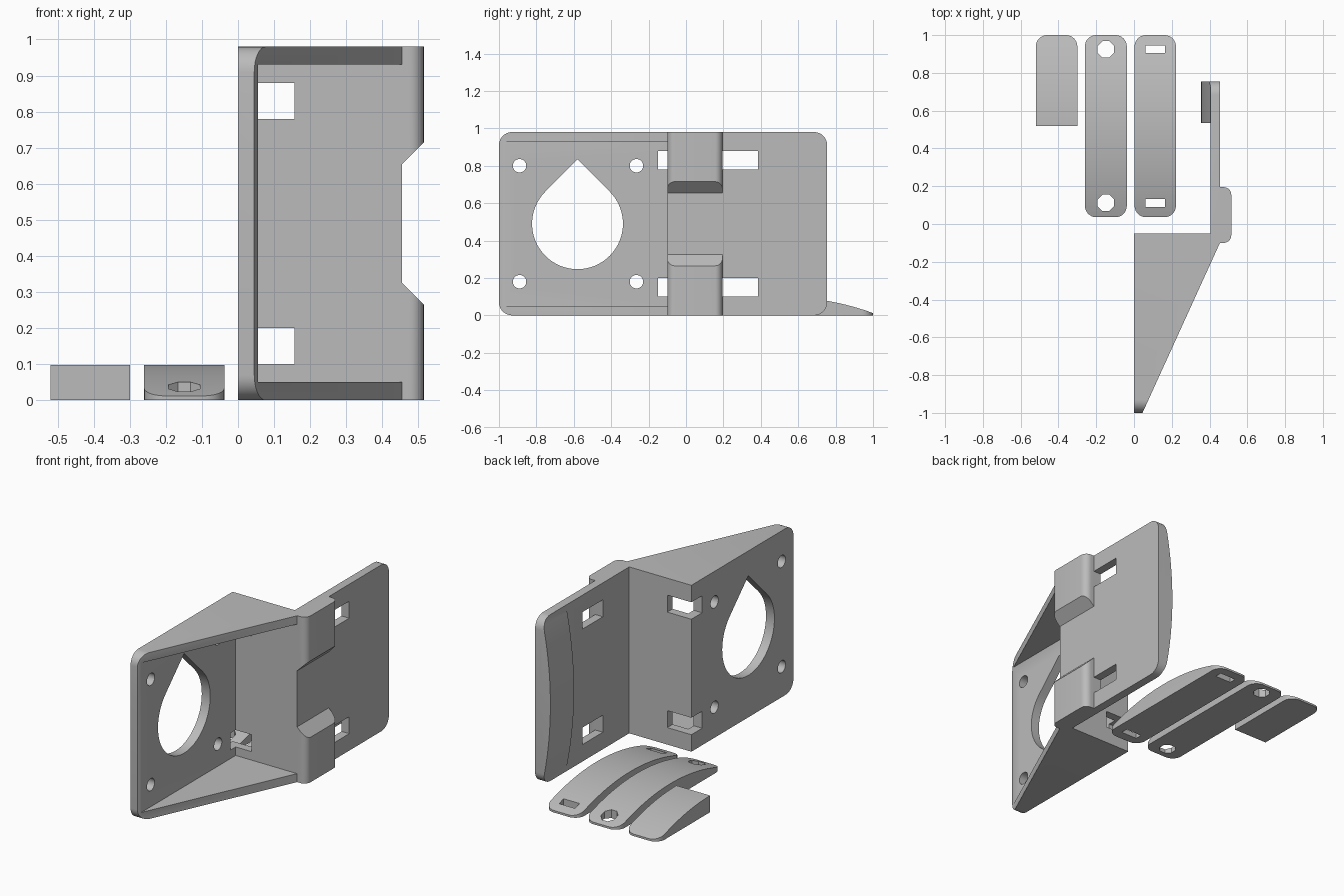
import bpy, bmesh
from math import sin, cos, pi, radians, sqrt

if "Cube" in bpy.data.objects:
    bpy.data.objects.remove(bpy.data.objects["Cube"])

GREY = (0.5, 0.5, 0.5, 1)
grey = bpy.data.materials.new("light grey plastic")
grey.use_nodes = True
grey.diffuse_color = GREY
grey.node_tree.nodes["Principled BSDF"].inputs["Base Color"].default_value = GREY

# How a flat outline (u, v) and a depth w map to x, y, z
PLANES = {
    "xy": lambda u, v, w: (u, v, w),
    "yz": lambda u, v, w: (w, u, v),
    "xz": lambda u, v, w: (u, w, v),
}


def prism(name, outline, lo, hi, plane="xy"):
    """Extrude an outline drawn in a plane from depth lo to hi."""
    bm = bmesh.new()
    put = PLANES[plane]
    low = bm.faces.new([bm.verts.new(put(u, v, lo)) for u, v in outline])
    top = bmesh.ops.extrude_face_region(bm, geom=[low])["geom"]
    start, end = put(0, 0, lo), put(0, 0, hi)
    bmesh.ops.translate(bm, vec=[e - s for s, e in zip(start, end)],
                        verts=[g for g in top if isinstance(g, bmesh.types.BMVert)])
    bmesh.ops.recalc_face_normals(bm, faces=bm.faces)
    mesh = bpy.data.meshes.new(name)
    bm.to_mesh(mesh)
    bm.free()
    mesh.materials.append(grey)
    obj = bpy.data.objects.new(name, mesh)
    bpy.context.collection.objects.link(obj)
    return obj


def combine(obj, tool, operation="DIFFERENCE"):
    """Apply a boolean and throw the tool away."""
    mod = obj.modifiers.new(operation, "BOOLEAN")
    mod.object, mod.operation, mod.solver = tool, operation, "EXACT"
    bpy.context.view_layer.objects.active = obj
    bpy.ops.object.modifier_apply(modifier=mod.name)
    bpy.data.objects.remove(tool)


def smooth(obj):
    bpy.ops.object.select_all(action="DESELECT")
    obj.select_set(True)
    bpy.context.view_layer.objects.active = obj
    bpy.ops.object.shade_smooth_by_angle(angle=radians(25))


def arc(cu, cv, r, a0, a1, n):
    return [(cu + r * cos(radians(a0 + (a1 - a0) * i / n)),
             cv + r * sin(radians(a0 + (a1 - a0) * i / n))) for i in range(n + 1)]


def circle(cu, cv, r, n=32):
    return arc(cu, cv, r, 180 / n, 540 - 360 + 180 + 180 / n, n)[:-1]


def rect(u0, u1, v0, v1):
    return [(u0, v0), (u1, v0), (u1, v1), (u0, v1)]


def rounded(u0, u1, v0, v1, r):
    return (arc(u1 - r, v1 - r, r, 0, 90, 8) + arc(u0 + r, v1 - r, r, 90, 180, 8)
            + arc(u0 + r, v0 + r, r, 180, 270, 8) + arc(u1 - r, v0 + r, r, 270, 360, 8))


def bow(mid, half, base, rise, n=32):
    """Points along a shallow arch of the given half length and rise."""
    radius = (half * half + rise * rise) / (2 * rise)
    steps = [half * (2 * i / n - 1) for i in range(n + 1)]
    return [(mid + d, base + rise - radius + sqrt(radius * radius - d * d)) for d in steps]


H = 0.98    # bracket height
WALL = 0.05

# Bracket: plan outline with the gusset slope, thick pad and side plate
plan = [(0, -1), (0.045, -1), (0.455, -0.1)]
plan += arc(0.475, -0.06, 0.04, -90, 0, 8) + arc(0.475, 0.155, 0.04, 0, 90, 8)
plan += [(0.455, 0.195), (0.455, 0.755), (0.405, 0.755), (0.405, -0.05), (0, -0.05)]
bracket = prism("mounting_bracket", plan, 0, H)

# Bowed ridge on the inner face of the side plate
ridge = [(0.405 - rise, z) for z, rise in bow(H / 2, 0.475, 0, WALL)]
ridge += [(0.43, ridge[-1][1]), (0.43, ridge[0][1])]
combine(bracket, prism("ridge", [(x, z) for x, z in ridge], 0.535, 0.755, "xz"), "UNION")

# Open pocket between the two gussets
combine(bracket, prism("pocket", rect(0.055, 0.7, -1.2, -0.1), WALL, H - WALL))

# Gap with sloped ends that splits the thick pad in two
gap = [(0.455, 0.325), (0.525, 0.255), (0.525, H - 0.255), (0.455, H - 0.325)]
combine(bracket, prism("gap", gap, -0.3, 0.4, "xz"))

# Rounded outer corners
combine(bracket, prism("corners", rounded(-1, 0.755, 0, H, 0.07), -0.2, 0.8, "yz"), "INTERSECT")

# Teardrop opening in the motor plate
R = 0.243
tear = arc(-0.58, H / 2, R, 135, 405, 48) + [(-0.58, H / 2 + R * sqrt(2))]
combine(bracket, prism("teardrop", tear, -0.1, 0.2, "yz"))

# Screw holes, corner openings and strap slots, same at the bottom and the top
for y in (-0.89, -0.265):
    for z in (0.18, H - 0.18):
        combine(bracket, prism("screw", circle(y, z, 0.036, 24), -0.1, 0.2, "yz"))
for z in (0.1, H - 0.2):
    combine(bracket, prism("corner_slot", rect(-0.1, 0.157, -0.15, 0.1), z, z + 0.1))
    combine(bracket, prism("strap_slot", rect(0.3, 0.6, 0.195, 0.385), z, z + 0.1))
smooth(bracket)


def strip(name, x0, x1, y0, hole=None):
    """Arched strip with rounded ends, optionally pierced near both ends."""
    mid, half = 0.518, 0.482
    side = bow(mid, half, 0.012, 0.086)
    side += [(mid + half, 0), (mid - half, 0)]
    body = prism(name, side, x0, x1, "yz")
    if y0 < mid - 0.1:
        shape = rounded(x0, x1, mid - half, mid + half, 0.06)
    else:
        shape = (arc(x1 - 0.06, 0.94, 0.06, 0, 90, 8)
                 + arc(x0 + 0.06, 0.94, 0.06, 90, 180, 8) + [(x0, y0), (x1, y0)])
    combine(body, prism("trim", shape, -0.1, 0.3), "INTERSECT")
    for y in (0.112, 0.925):
        if hole:
            combine(body, prism("hole", hole((x0 + x1) / 2, y), -0.1, 0.3))
    smooth(body)


# Three loose strips lying beside the bracket
strip("slotted_strip", 0.003, 0.222, 0.036,
      lambda x, y: rect(x - 0.052, x + 0.052, y - 0.021, y + 0.021))
strip("drilled_strip", -0.26, -0.038, 0.036, lambda x, y: circle(x, y, 0.047, 8))
strip("half_strip", -0.52, -0.3, 0.518)
